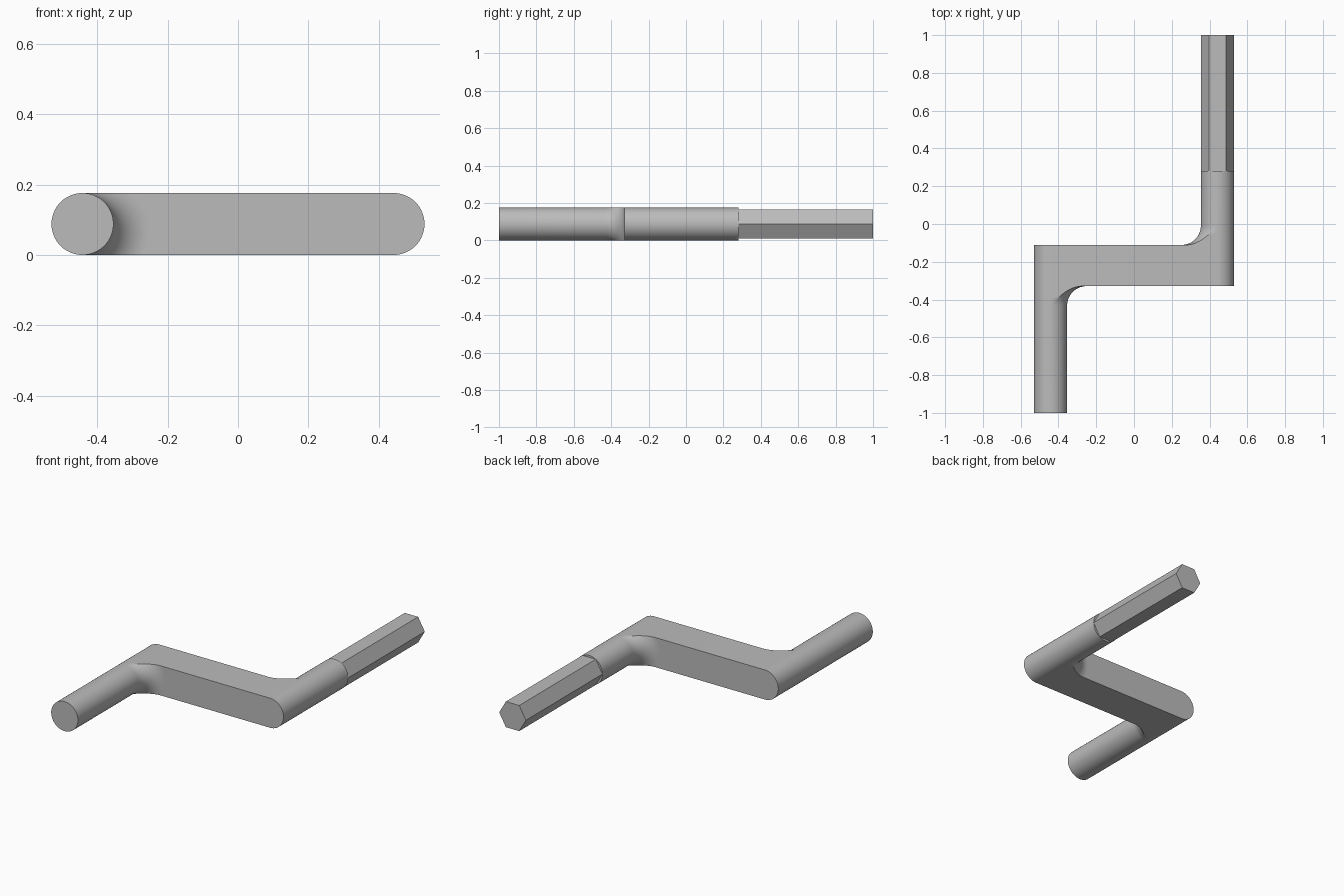
import bpy
import bmesh
from math import sin, cos, pi, asin, sqrt, radians

if "Cube" in bpy.data.objects:
    bpy.data.objects.remove(bpy.data.objects["Cube"])

R = 0.088                      # shaft radius
OFFSET = 0.442                 # shaft axis distance from the middle
ARM_Y, ARM_HALF = -0.22, 0.109
FILLET = 0.103
SEG = 32

steel = bpy.data.materials.new("grey_steel")
steel.use_nodes = True
colour = (0.5, 0.5, 0.5, 1)
steel.diffuse_color = colour
steel.node_tree.nodes["Principled BSDF"].inputs["Base Color"].default_value = colour


def arc(cx, radius, start, end, steps=SEG):
    """Points (x, z) along an arc centred at height R."""
    angles = [start + (end - start) * i / steps for i in range(steps + 1)]
    return [(cx + radius * cos(a), R + radius * sin(a)) for a in angles]


def loft(name, rings, cap_start=True):
    """Skin matching (y, points) sections and close the ends."""
    bm = bmesh.new()
    loops = [[bm.verts.new((x, y, z)) for x, z in pts] for y, pts in rings]
    n = len(loops[0])
    for a, b in zip(loops, loops[1:]):
        for i in range(n):
            j = (i + 1) % n
            bm.faces.new((a[i], a[j], b[j], b[i]))
    if cap_start:
        bm.faces.new(loops[0])
    bm.faces.new(loops[-1])
    bmesh.ops.remove_doubles(bm, verts=bm.verts, dist=0.0002)
    bmesh.ops.recalc_face_normals(bm, faces=bm.faces)
    mesh = bpy.data.meshes.new(name)
    bm.to_mesh(mesh)
    bm.free()
    mesh.materials.append(steel)
    obj = bpy.data.objects.new(name, mesh)
    bpy.context.collection.objects.link(obj)
    bpy.ops.object.select_all(action='DESELECT')
    obj.select_set(True)
    bpy.context.view_layer.objects.active = obj
    bpy.ops.object.shade_smooth_by_angle(angle=radians(30))
    return obj


def shaft(name, side, end_y):
    """Round shaft whose root flares into the arm, trimmed to the arm's outline."""
    rings = []
    root = ARM_Y + side * ARM_HALF
    for i in range(17):
        t = pi / 2 * i / 16
        r = R + FILLET * (1 - sin(t))
        half = asin(min(1, R / r))
        pts = arc(-OFFSET, R, pi / 2, 3 * pi / 2) + arc(-OFFSET, r, -half, half)
        rings.append((root + side * FILLET * (1 - cos(t)), pts))
    rings.append((end_y, rings[-1][1]))
    if side > 0:               # the rear shaft flares the other way
        rings = [(y, [(-x, z) for x, z in pts]) for y, pts in rings]
    return loft(name, rings, cap_start=False)


# Crank arm with rounded ends
outline = arc(-OFFSET, R, pi / 2, 3 * pi / 2) + arc(OFFSET, R, -pi / 2, pi / 2)
loft("crank_arm", [(ARM_Y - ARM_HALF, outline), (ARM_Y + ARM_HALF, outline)])

# Round handle in front and round shank behind
shaft("handle", -1, -1.0)
shaft("shank", 1, 0.28)

# Hexagonal drive tip
hexagon = arc(OFFSET, R, 0, 5 * pi / 3, 5)
loft("hex_tip", [(0.27, hexagon), (1.0, hexagon)])
